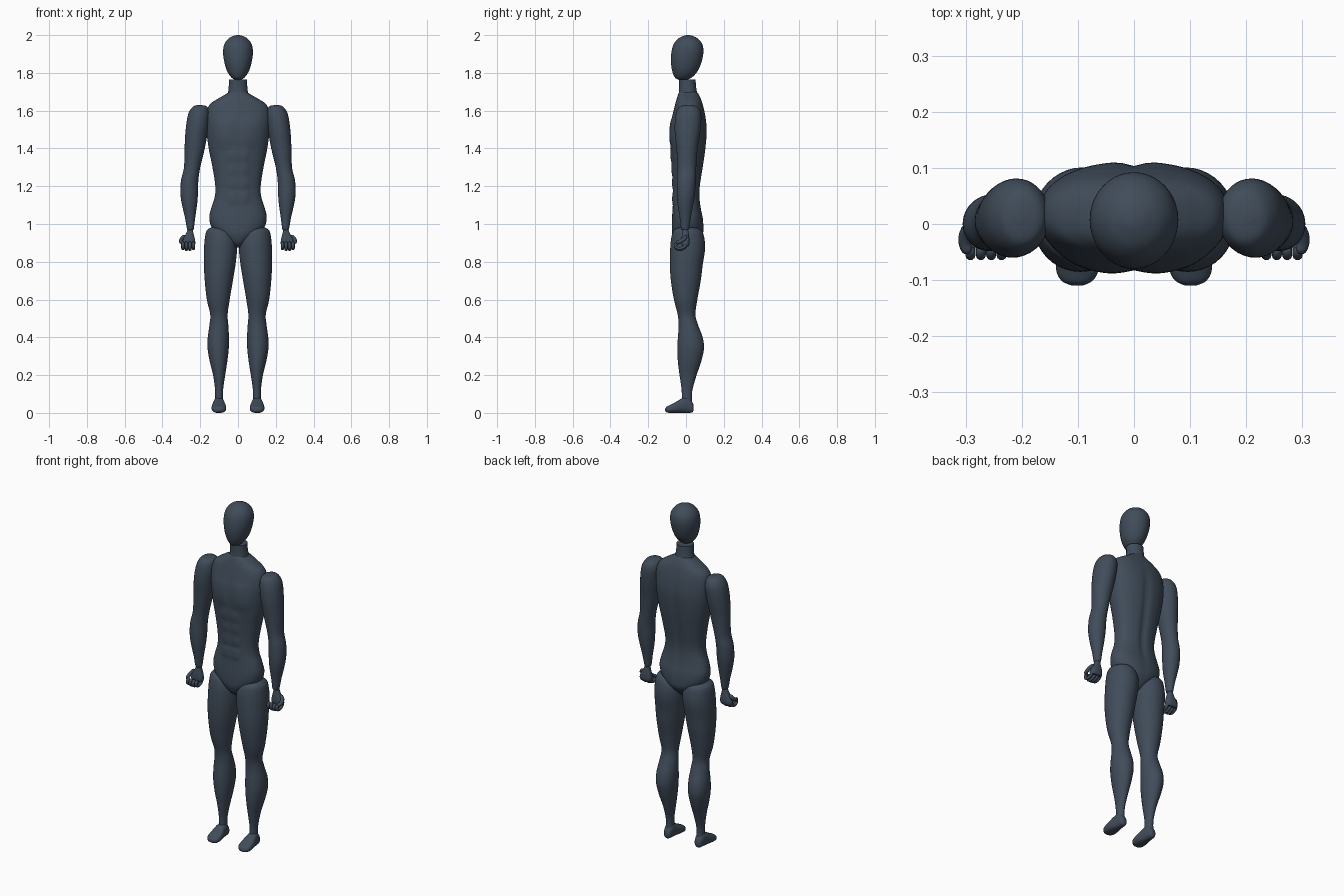
import bpy, bmesh, math
from mathutils import Vector

if "Cube" in bpy.data.objects:
    bpy.data.objects.remove(bpy.data.objects["Cube"], do_unlink=True)

slate = bpy.data.materials.new("dark slate")
slate.use_nodes = True
SLATE_RGBA = (0.052, 0.073, 0.102, 1)
slate.diffuse_color = SLATE_RGBA
slate.node_tree.nodes["Principled BSDF"].inputs["Base Color"].default_value = SLATE_RGBA


def finish(name, bm):
    bmesh.ops.recalc_face_normals(bm, faces=bm.faces)
    mesh = bpy.data.meshes.new(name)
    bm.to_mesh(mesh)
    bm.free()
    mesh.materials.append(slate)
    for poly in mesh.polygons:
        poly.use_smooth = True
    obj = bpy.data.objects.new(name, mesh)
    bpy.context.collection.objects.link(obj)
    bpy.ops.object.select_all(action="DESELECT")
    obj.select_set(True)
    bpy.context.view_layer.objects.active = obj
    bpy.ops.object.shade_smooth_by_angle(angle=math.radians(50))
    return obj


def smooth_path(points, steps=6):
    """Catmull-Rom resampling of rows of numbers."""
    rows = [Vector(p) for p in points]
    rows = [rows[0]] + rows + [rows[-1]]
    out = []
    for p0, p1, p2, p3 in zip(rows, rows[1:], rows[2:], rows[3:]):
        m1, m2 = (p2 - p0) / 2, (p3 - p1) / 2
        for i in range(steps):
            t = i / steps
            a = p1 * (1 + 2 * t) * (1 - t) ** 2 + p2 * t * t * (3 - 2 * t)
            out.append(a + m1 * t * (1 - t) ** 2 - m2 * t * t * (1 - t))
    return out + [rows[-1]]


def skin(bm, rings):
    for low, high in zip(rings, rings[1:]):
        n = len(low)
        for i in range(n):
            j = (i + 1) % n
            bm.faces.new((low[i], low[j], high[j], high[i]))
    bm.faces.new(rings[0])
    bm.faces.new(rings[-1])


def loft(name, sections, side=1, power=2.0, along="z", shape=None, segs=40):
    """Skin oval rings; a section is (station, x min, x max, low, high)."""
    bm = bmesh.new()
    rings = []
    for t, x0, x1, b0, b1 in smooth_path(sections):
        ring = []
        for k in range(segs):
            angle = math.tau * k / segs
            c, s = math.cos(angle), math.sin(angle)
            u = math.copysign(abs(c) ** (2 / power), c)
            v = math.copysign(abs(s) ** (2 / power), s)
            x = (x0 + x1) / 2 + u * (x1 - x0) / 2
            b = (b0 + b1) / 2 + v * (b1 - b0) / 2
            co = Vector((x, b, t)) if along == "z" else Vector((x, t, b))
            if shape:
                co.y += shape(co, s)
            co.x *= side
            ring.append(bm.verts.new(co))
        rings.append(ring)
    skin(bm, rings)
    return finish(name, bm)


def tube(name, path, radius, side=1, segs=10):
    """Round-ended bent tube."""
    pts = smooth_path([(side * x, y, z) for x, y, z in path], 5)
    bm = bmesh.new()
    rings = []
    for i, p in enumerate(pts):
        d = (pts[min(i + 1, len(pts) - 1)] - pts[max(i - 1, 0)]).normalized()
        e = Vector((1, 0, 0)) - d * d.x
        e.normalize()
        f = d.cross(e)
        end = min(i, len(pts) - 1 - i)
        r = radius * (0.35, 0.75, 0.93, 1)[min(end, 3)]
        rings.append([bm.verts.new(p + r * (e * math.cos(math.tau * k / segs)
                      + f * math.sin(math.tau * k / segs))) for k in range(segs)])
    skin(bm, rings)
    return finish(name, bm)


def mirrored(half):
    """Give (station, half width, back, front) rows symmetric x limits."""
    return [(t, -w, w, y0, y1) for t, w, y0, y1 in half]


def blob(x, z, cx, cz, rx, rz):
    return math.exp(-((x - cx) / rx) ** 4 - ((z - cz) / rz) ** 4)


def muscles(co, facing):
    """Relief of the chest, belly and spine."""
    x, z = abs(co.x), co.z
    if facing < 0:
        rise = 0.010 * blob(x, z, 0.075, 1.49, 0.065, 0.075)
        for row in range(4):
            rise += 0.006 * blob(x, z, 0.032, 1.36 - row * 0.073, 0.027, 0.031)
        return rise * facing
    return -0.010 * facing * math.exp(-(x / 0.018) ** 2) * blob(0, z, 0, 1.3, 1, 0.28)


# Head: egg with a narrow chin
loft("head", mirrored([
    (1.762, .012, -.035, .0), (1.775, .034, -.058, .03), (1.81, .058, -.073, .062),
    (1.86, .073, -.08, .083), (1.91, .079, -.077, .092), (1.95, .073, -.066, .087),
    (1.98, .052, -.043, .065), (1.996, .024, -.013, .035), (2, .004, .007, .015)]))

# Neck and torso
loft("neck", mirrored([
    (1.64, .068, -.045, .075), (1.69, .054, -.038, .06),
    (1.73, .049, -.036, .053), (1.765, .048, -.037, .051)]))
loft("torso", mirrored([
    (.875, .012, -.025, .03), (.9, .045, -.055, .06), (.94, .098, -.072, .088),
    (.98, .138, -.075, .093), (1.03, .152, -.074, .09), (1.08, .143, -.071, .08),
    (1.14, .124, -.068, .073), (1.2, .12, -.068, .075), (1.3, .135, -.073, .09),
    (1.4, .155, -.08, .104), (1.5, .168, -.08, .111), (1.58, .168, -.07, .102),
    (1.63, .152, -.058, .09), (1.66, .112, -.05, .08), (1.69, .06, -.04, .065),
    (1.705, .045, -.03, .05)]), power=2.3, shape=muscles, segs=72)

LEG = [
    (.985, .07, .135, -.03, .045), (.965, .03, .166, -.065, .083),
    (.92, .006, .176, -.079, .098), (.86, .005, .18, -.084, .1),
    (.78, .014, .18, -.085, .088), (.7, .027, .176, -.08, .078),
    (.6, .044, .165, -.064, .06), (.52, .055, .147, -.044, .05),
    (.46, .051, .152, -.039, .066), (.4, .048, .16, -.043, .088),
    (.34, .049, .161, -.046, .095), (.27, .057, .149, -.043, .08),
    (.2, .068, .132, -.034, .056), (.13, .078, .122, -.024, .036),
    (.09, .079, .121, -.022, .031), (.04, .08, .121, -.02, .033)]
FOOT = [
    (.041, .09, .11, .015, .04), (.033, .08, .121, .003, .058),
    (.01, .075, .127, 0, .084), (-.02, .07, .133, 0, .078),
    (-.055, .063, .139, 0, .057), (-.085, .064, .138, 0, .042),
    (-.102, .075, .128, .003, .033), (-.11, .092, .11, .01, .022)]
ARM = [
    (1.63, .195, .215, .005, .025), (1.62, .162, .24, -.034, .06),
    (1.58, .15, .264, -.054, .08), (1.5, .158, .277, -.06, .077),
    (1.4, .176, .283, -.051, .062), (1.3, .2, .286, -.044, .054),
    (1.23, .21, .302, -.047, .052), (1.16, .212, .305, -.048, .047),
    (1.1, .217, .296, -.044, .038), (1.03, .227, .28, -.033, .025),
    (.975, .234, .27, -.026, .016), (.968, .24, .262, -.016, .008)]
HAND = [
    (.975, .24, .266, -.016, .01), (.95, .236, .275, -.02, .014),
    (.92, .228, .293, -.024, .018), (.895, .226, .3, -.024, .018),
    (.88, .232, .295, -.018, .012)]

for label, side in (("left", 1), ("right", -1)):
    # Limbs
    loft(label + "_leg", LEG, side)
    loft(label + "_foot", FOOT, side, power=2.4, along="y")
    loft(label + "_arm", ARM, side)
    loft(label + "_hand", HAND, side, power=2.6)
    # Fingers curl forward from the palm
    for n, finger in enumerate(("little", "ring", "middle", "index")):
        x = 0.236 + 0.0185 * n
        lift = 0.004 * abs(n - 1.5)
        tube(f"{label}_{finger}_finger", [
            (x, 0, .9), (x, -.006, .876 + lift), (x, -.03, .864 + lift),
            (x, -.051, .87 + lift), (x, -.055, .89), (x, -.042, .904)], 0.009, side)
    # Thumb along the outer edge
    tube(label + "_thumb", [
        (.282, 0, .94), (.299, -.012, .92), (.302, -.034, .906),
        (.294, -.052, .902)], 0.0105, side)
